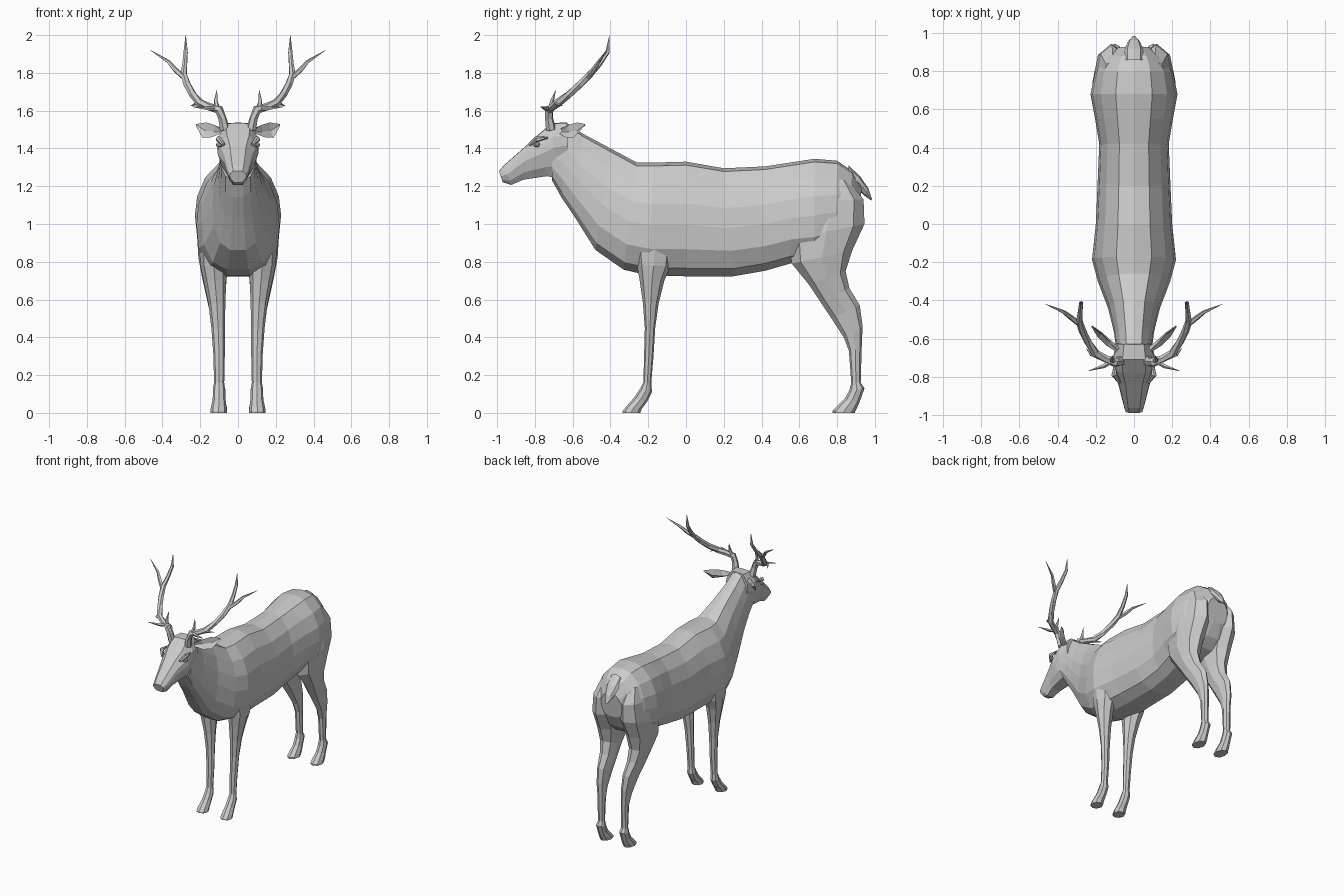
import bpy, bmesh, math
from mathutils import Vector

# half cross-sections: (side, up) from top to bottom, mirrored into full rings
BODY = [(0, 1), (.42, .94), (.76, .64), (.95, .27), (1, -.1), (.95, -.52), (.7, -.85), (.3, -.99)]
HEAD = [(0, 1), (.55, .98), (.95, .5), (1, .1), (.78, -.55), (.45, -.97)]
OVAL = [(math.sin(math.pi * i / 4), math.cos(math.pi * i / 4)) for i in range(5)]


def full_ring(half):
    return half + [(-s, u) for s, u in reversed(half) if s > 1e-4]


def skin(name, rings, mirror=False):
    """Bridge equal-length point rings, cap the ends, keep faces flat."""
    bm = bmesh.new()
    loops = [[bm.verts.new(p) for p in r] for r in rings]
    n = len(loops[0])
    for a, b in zip(loops, loops[1:]):
        for i in range(n):
            bm.faces.new((a[i], a[(i + 1) % n], b[(i + 1) % n], b[i]))
    bm.faces.new(loops[0])
    bm.faces.new(loops[-1])
    bmesh.ops.recalc_face_normals(bm, faces=bm.faces)
    me = bpy.data.meshes.new(name)
    bm.to_mesh(me)
    bm.free()
    ob = bpy.data.objects.new(name, me)
    bpy.context.collection.objects.link(ob)
    if mirror:
        ob.modifiers.new("Mirror", 'MIRROR').use_mirror_merge = False
    return ob


def loft(name, sections, half, mirror=False):
    """Section: top y, top z, bottom y, bottom z, half width, centre x."""
    rings = []
    for ty, tz, by, bz, w, cx in sections:
        rings.append([(cx + s * w, (ty + by) / 2 + u * (ty - by) / 2,
                       (tz + bz) / 2 + u * (tz - bz) / 2) for s, u in full_ring(half)])
    return skin(name, rings, mirror)


def tube(name, pts, sides=6):
    """Tapered mirrored tube through (x, y, z, radius) points."""
    p = [Vector(q[:3]) for q in pts]
    rings = []
    for i, c in enumerate(p):
        d = (p[min(i + 1, len(p) - 1)] - p[max(i - 1, 0)]).normalized()
        u = d.cross(Vector((.3, 1, .1))).normalized()
        v = d.cross(u)
        rings.append([c + pts[i][3] * (u * math.cos(a) + v * math.sin(a))
                      for a in (math.tau * k / sides for k in range(sides))])
    return skin(name, rings, True)


# torso and neck
torso = [(-.71, 1.535, -.71, 1.23, .095), (-.63, 1.535, -.66, 1.14, .095),
         (-.55, 1.48, -.58, 1.02, .105), (-.40, 1.40, -.48, .86, .135),
         (-.26, 1.325, -.33, .755, .19), (-.17, 1.325, -.2, .725, .22),
         (0, 1.33, 0, .72, .20), (.2, 1.295, .25, .72, .19),
         (.42, 1.305, .42, .75, .182), (.55, 1.325, .56, .79, .205),
         (.68, 1.345, .68, .80, .228), (.80, 1.335, .79, .84, .205),
         (.88, 1.28, .86, .90, .16), (.93, 1.19, .91, 1.0, .09)]
loft("torso_and_neck", [s + (0,) for s in torso], BODY)

# head
head = [(-.99, 1.28, -.97, 1.22, .045), (-.965, 1.31, -.925, 1.205, .055),
        (-.84, 1.42, -.86, 1.232, .08), (-.78, 1.475, -.735, 1.25, .108),
        (-.71, 1.535, -.69, 1.24, .11), (-.63, 1.537, -.62, 1.27, .095)]
loft("head", [s + (0,) for s in head], HEAD)

# hind legs, front edge to back edge of each section
hind = [(.69, 1.25, .86, 1.23, .05, .11), (.60, 1.12, .94, 1.13, .085, .115),
        (.54, .92, .945, 1.0, .10, .118), (.56, .79, .88, .86, .085, .125),
        (.65, .68, .845, .75, .065, .125), (.71, .59, .865, .66, .052, .118),
        (.77, .50, .92, .57, .04, .11), (.835, .40, .935, .46, .032, .105),
        (.862, .33, .93, .34, .027, .10), (.875, .16, .925, .16, .026, .10),
        (.865, .12, .945, .13, .033, .10), (.84, .075, .92, .06, .033, .10),
        (.795, .03, .905, .025, .041, .10), (.775, .01, .895, .005, .042, .10),
        (.775, 0, .895, 0, .042, .10)]
loft("hind_leg", hind, OVAL, True)

# front legs
front = [(-.25, 1.12, -.08, 1.12, .055, .13), (-.28, .95, -.06, .95, .075, .135),
         (-.26, .78, -.08, .78, .072, .128), (-.245, .70, -.115, .70, .06, .122),
         (-.228, .58, -.145, .58, .045, .112), (-.218, .45, -.163, .45, .036, .105),
         (-.222, .30, -.172, .30, .030, .10), (-.226, .16, -.184, .16, .027, .10),
         (-.245, .125, -.18, .11, .033, .10), (-.275, .08, -.205, .06, .034, .10),
         (-.32, .03, -.232, .025, .042, .102), (-.335, .01, -.24, .005, .043, .102),
         (-.335, 0, -.24, 0, .043, .102)]
loft("front_leg", front, OVAL, True)

# tail
loft("tail", [(.86, 1.31, .86, 1.24, .05, 0), (.92, 1.255, .90, 1.19, .05, 0),
              (.965, 1.19, .945, 1.15, .032, 0), (.985, 1.13, .98, 1.125, .008, 0)], OVAL)

# ears: leaf outlines, slightly cupped
def ear_ring(c, width, thick):
    c = Vector(c)
    across, out = Vector((.25, -.25, -1)).normalized(), Vector((.6, -.8, .3)).normalized()
    return [c + across * width * s + out * thick * u
            for s, u in ((1, .6), (0, -.5), (-1, .6), (0, -1.5))]


skin("ear", [ear_ring((.085, -.66, 1.49), .015, .012), ear_ring((.13, -.625, 1.49), .035, .012),
             ear_ring((.175, -.58, 1.495), .043, .01), ear_ring((.222, -.535, 1.525), .004, .003)], True)

# brow ridges and eyes
tube("brow_ridge", [(.075, -.83, 1.42, .008), (.103, -.79, 1.45, .016), (.10, -.73, 1.455, .006)])
tube("eye", [(.085, -.80, 1.42, .012), (.108, -.785, 1.42, .013), (.113, -.78, 1.42, .006)])

# antlers: main beam plus tines
tube("antler_beam", [(.07, -.715, 1.50, .027), (.083, -.725, 1.56, .022), (.10, -.725, 1.605, .024),
                     (.15, -.705, 1.62, .02), (.20, -.68, 1.64, .022), (.24, -.62, 1.685, .02),
                     (.27, -.56, 1.74, .02), (.287, -.51, 1.79, .018), (.282, -.46, 1.845, .014),
                     (.277, -.415, 1.91, .012), (.277, -.405, 2.0, .001)])
tines = {
    "antler_outer_tine": [(.28, -.53, 1.77, .014), (.33, -.49, 1.815, .014),
                          (.37, -.46, 1.86, .010), (.463, -.42, 1.92, .001)],
    "antler_brow_tine": [(.105, -.72, 1.60, .015), (.118, -.71, 1.65, .011), (.112, -.69, 1.71, .001)],
    "antler_front_tine": [(.11, -.715, 1.61, .014), (.16, -.745, 1.612, .011), (.24, -.77, 1.62, .001)],
    "antler_inner_tine": [(.19, -.685, 1.635, .014), (.225, -.685, 1.635, .008), (.25, -.65, 1.625, .001)],
}
for name, pts in tines.items():
    tube(name, pts, 5)
